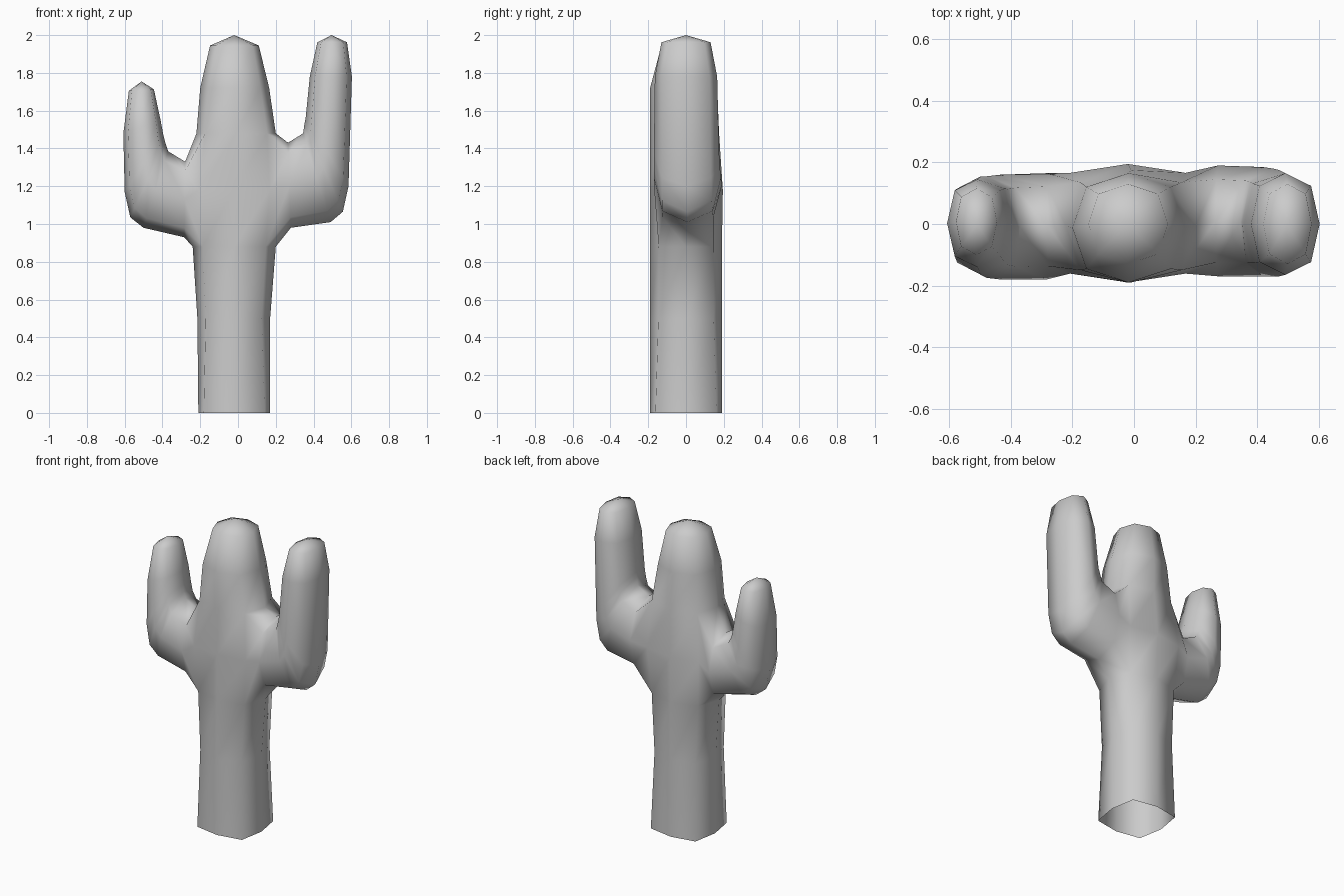
import bpy, bmesh
from mathutils import Vector

if "Cube" in bpy.data.objects:
    bpy.data.objects.remove(bpy.data.objects["Cube"])

bm = bmesh.new()


def ring(p, q, y0, y1, d):
    """Eight-sided loop from inner point p to outer point q (x, z), y0..y1 wide; d squares the corners."""
    p, q = Vector((p[0], 0, p[1])), Vector((q[0], 0, q[1]))
    mid, half = (p + q) / 2, (p - q) / 2
    mid.y = (y0 + y1) / 2
    side = Vector((0, (y1 - y0) / 2, 0))
    steps = [(1, 0), (d, d), (0, 1), (-d, d), (-1, 0), (-d, -d), (0, -1), (d, -d)]
    return [bm.verts.new(mid + half * c + side * s) for c, s in steps]


def bridge(a, b, skip=()):
    for i in range(8):
        if i not in skip:
            j = (i + 1) % 8
            bm.faces.new((a[i], a[j], b[j], b[i]))


def cap(loop, tip):
    v = bm.verts.new(tip)
    for i in range(8):
        bm.faces.new((loop[i], loop[(i + 1) % 8], v))


# trunk: z, x right, x left, y front, y back, corner squareness
trunk = [ring((xr, z), (xl, z), y0, y1, d) for z, xr, xl, y0, y1, d in [
    (0.00, 0.17, -0.21, -0.19, 0.19, 0.85),
    (0.50, 0.17, -0.215, -0.19, 0.19, 0.77),
    (0.88, 0.20, -0.24, -0.19, 0.19, 0.76),
    (1.18, 0.20, -0.24, -0.19, 0.195, 0.85),
    (1.48, 0.20, -0.22, -0.19, 0.175, 0.78),
    (1.72, 0.165, -0.20, -0.19, 0.165, 0.75),
    (1.945, 0.11, -0.148, -0.13, 0.13, 0.75)]]
for k in range(6):
    # leave openings on both sides where the arms grow out
    bridge(trunk[k], trunk[k + 1], (7, 0, 3, 4) if k in (2, 3) else ())
cap(trunk[-1], (-0.02, 0, 2.0))


def arm(c, f, b, rings, tip):
    """c: trunk column facing the arm, f / b: front and back corner columns."""
    low, mid, high = trunk[2], trunk[3], trunk[4]
    loop = [high[c], high[b], mid[b], low[b], low[c], low[f], mid[f], high[f]]
    for r in rings:
        nxt = ring(*r)
        bridge(loop, nxt)
        loop = nxt
    cap(loop, tip)


# right arm
arm(0, 7, 1, [
    ((0.265, 1.43), (0.28, 0.98), -0.17, 0.19, 0.75),
    ((0.345, 1.48), (0.49, 1.01), -0.17, 0.185, 0.75),
    ((0.352, 1.53), (0.555, 1.065), -0.17, 0.18, 0.75),
    ((0.358, 1.56), (0.585, 1.20), -0.17, 0.175, 0.75),
    ((0.38, 1.78), (0.603, 1.78), -0.165, 0.165, 0.75),
    ((0.42, 1.962), (0.577, 1.962), -0.13, 0.13, 0.75)],
    (0.495, 0, 2.0))

# left arm
arm(4, 5, 3, [
    ((-0.28, 1.33), (-0.285, 0.93), -0.18, 0.165, 0.75),
    ((-0.37, 1.385), (-0.50, 0.98), -0.18, 0.16, 0.75),
    ((-0.385, 1.43), (-0.57, 1.035), -0.175, 0.155, 0.75),
    ((-0.395, 1.47), (-0.60, 1.17), -0.165, 0.155, 0.75),
    ((-0.41, 1.55), (-0.607, 1.48), -0.14, 0.145, 0.75),
    ((-0.445, 1.712), (-0.578, 1.705), -0.10, 0.115, 0.75)],
    (-0.51, 0, 1.755))

# drop the unused trunk points inside the arm openings
bmesh.ops.delete(bm, geom=[v for v in bm.verts if not v.link_faces], context='VERTS')
bmesh.ops.recalc_face_normals(bm, faces=bm.faces)
for face in bm.faces:
    face.smooth = True

mesh = bpy.data.meshes.new("cactus")
bm.to_mesh(mesh)
bm.free()
bpy.context.collection.objects.link(bpy.data.objects.new("cactus", mesh))
